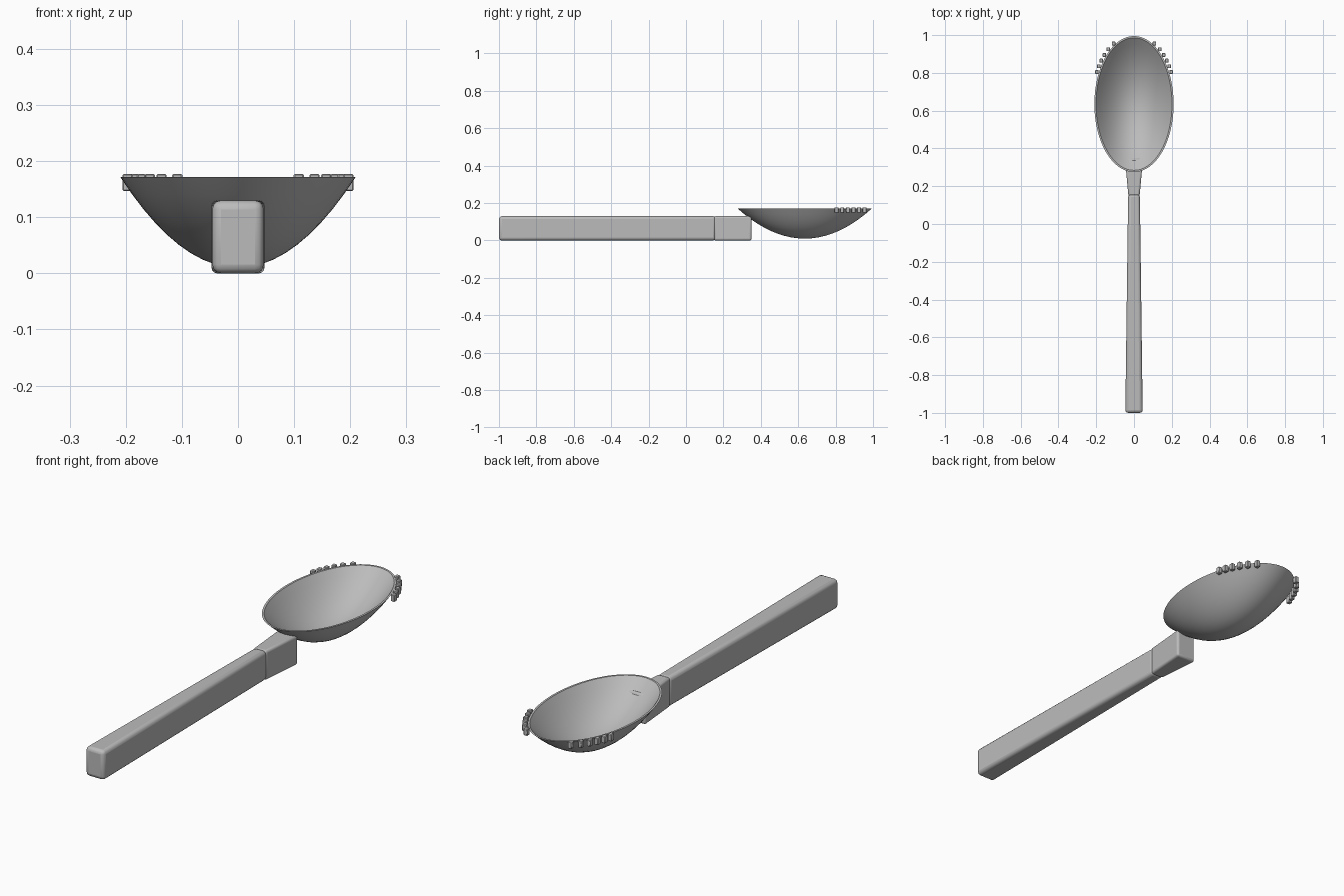
import bpy, bmesh, math

cube = bpy.data.objects.get("Cube")
if cube:
    bpy.data.objects.remove(cube, do_unlink=True)

metal = bpy.data.materials.new("grey_metal")
metal.use_nodes = True
GREY = (0.5, 0.5, 0.5, 1)
metal.diffuse_color = GREY
metal.node_tree.nodes["Principled BSDF"].inputs["Base Color"].default_value = GREY


def finish(bm, name, bevel=0, segments=3, angle=35):
    bmesh.ops.recalc_face_normals(bm, faces=bm.faces)
    mesh = bpy.data.meshes.new(name)
    bm.to_mesh(mesh)
    bm.free()
    mesh.materials.append(metal)
    ob = bpy.data.objects.new(name, mesh)
    bpy.context.collection.objects.link(ob)
    bpy.ops.object.select_all(action='DESELECT')
    ob.select_set(True)
    bpy.context.view_layer.objects.active = ob
    if bevel:
        mod = ob.modifiers.new("rounded_edges", 'BEVEL')
        mod.width = bevel
        mod.segments = segments
    bpy.ops.object.shade_smooth_by_angle(angle=math.radians(angle))
    return ob


def tapered_bar(name, y0, y1, w0, w1, height, bevel):
    """Bar along y whose half width runs from w0 to w1."""
    bm = bmesh.new()
    bmesh.ops.create_cube(bm, size=2)
    for v in bm.verts:
        back = v.co.y > 0
        v.co = (v.co.x * (w1 if back else w0), y1 if back else y0,
                height / 2 * (1 + v.co.z))
    return finish(bm, name, bevel)


# Handle and flared neck
tapered_bar("handle", -1.0, 0.16, 0.046, 0.031, 0.13, 0.016)
tapered_bar("neck", 0.15, 0.35, 0.03, 0.048, 0.13, 0.01)

# Bowl: outer and inner paraboloid shells joined by a flat rim
CY, RX, RY, TOP = 0.635, 0.21, 0.36, 0.172
SIDES, RINGS, RIM = 64, 10, 0.009
bm = bmesh.new()


def shell(rx, ry, bottom):
    pole = bm.verts.new((0, CY, bottom))
    rings = []
    for i in range(1, RINGS + 1):
        t = i / RINGS
        z = bottom + (TOP - bottom) * t * t
        rings.append([bm.verts.new((rx * t * math.cos(a), CY + ry * t * math.sin(a), z))
                      for a in (2 * math.pi * k / SIDES for k in range(SIDES))])
    for k in range(SIDES):
        bm.faces.new((pole, rings[0][k], rings[0][(k + 1) % SIDES]))
    for low, high in zip(rings, rings[1:]):
        bridge(low, high)
    return rings[-1]


def bridge(a, b):
    for k in range(SIDES):
        n = (k + 1) % SIDES
        bm.faces.new((a[k], a[n], b[n], b[k]))


bridge(shell(RX, RY, 0.01), shell(RX - RIM, RY - RIM, 0.02))
finish(bm, "bowl")

# Small teeth along both sides of the tip
for side, label in ((1, "left"), (-1, "right")):
    for i in range(6):
        y = 0.805 + 0.03 * i
        x = RX * math.sqrt(1 - ((y - CY) / RY) ** 2) + 0.012
        bm = bmesh.new()
        bmesh.ops.create_cube(bm, size=1)
        for v in bm.verts:
            v.co = (side * x + v.co.x * 0.018, y + v.co.y * 0.02, 0.162 + v.co.z * 0.03)
        finish(bm, f"{label}_tooth_{i + 1}", 0.002, 1, 20)
